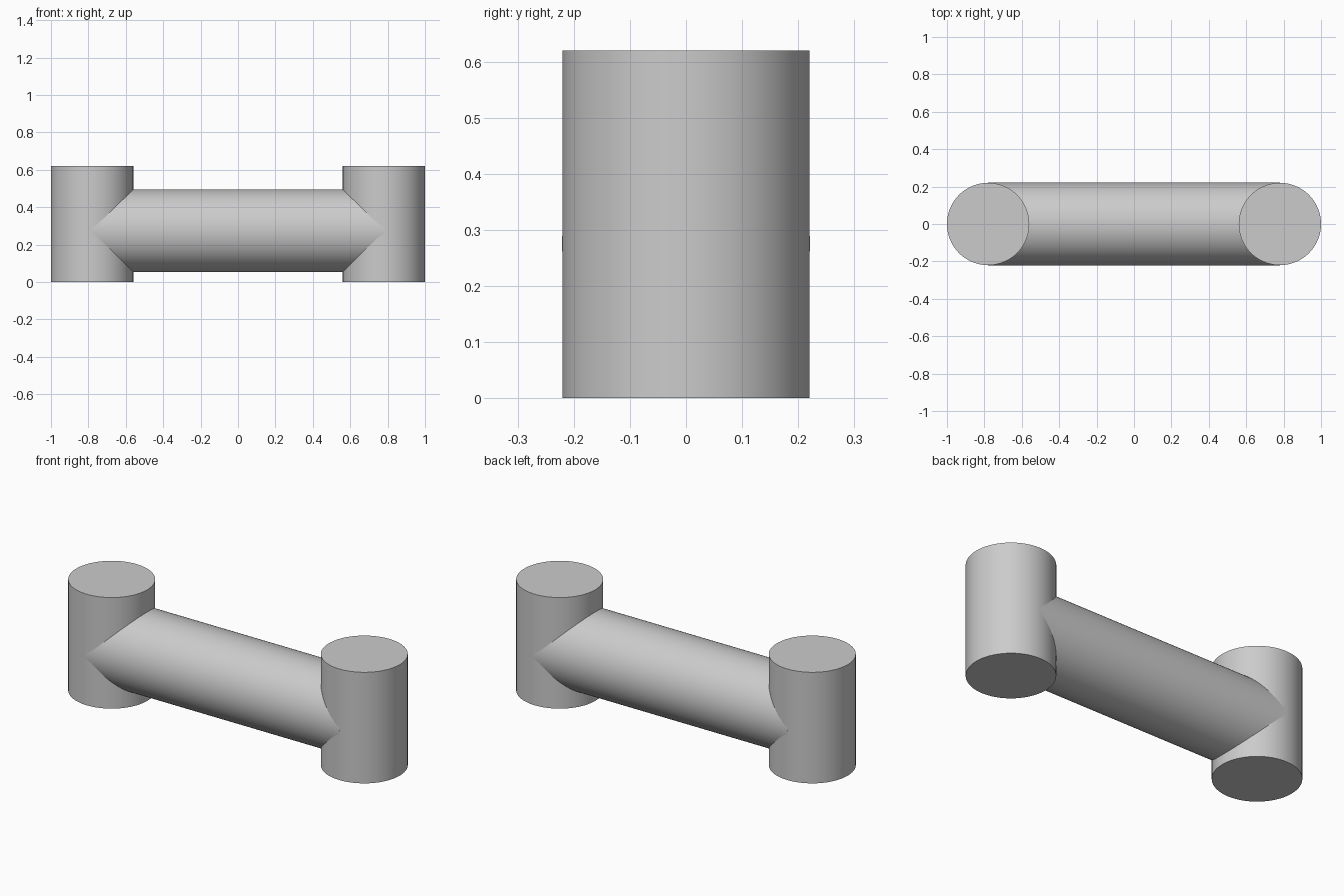
import bpy
import math

RADIUS = 0.22
COLUMN_X = 0.78
COLUMN_HEIGHT = 0.62
BEAM_Z = 0.275

if "Cube" in bpy.data.objects:
    bpy.data.objects.remove(bpy.data.objects["Cube"], do_unlink=True)

grey = bpy.data.materials.new("plain grey")
grey.use_nodes = True
colour = (0.6, 0.6, 0.6, 1)
grey.diffuse_color = colour
grey.node_tree.nodes["Principled BSDF"].inputs["Base Color"].default_value = colour


def cylinder(name, radius, length, location, rotation=(0, 0, 0)):
    bpy.ops.mesh.primitive_cylinder_add(
        vertices=96, radius=radius, depth=length,
        location=location, rotation=rotation)
    obj = bpy.context.object
    obj.name = name
    obj.data.materials.append(grey)
    bpy.ops.object.shade_smooth_by_angle(angle=math.radians(30))
    return obj


# Upright end columns
for name, side in (("left_column", 1), ("right_column", -1)):
    cylinder(name, RADIUS, COLUMN_HEIGHT,
             (side * COLUMN_X, 0, COLUMN_HEIGHT / 2))

# Round beam, ending on the column axes
cylinder("cross_beam", RADIUS + 0.001, 2 * COLUMN_X,
         (0, 0, BEAM_Z), (0, math.pi / 2, 0))
